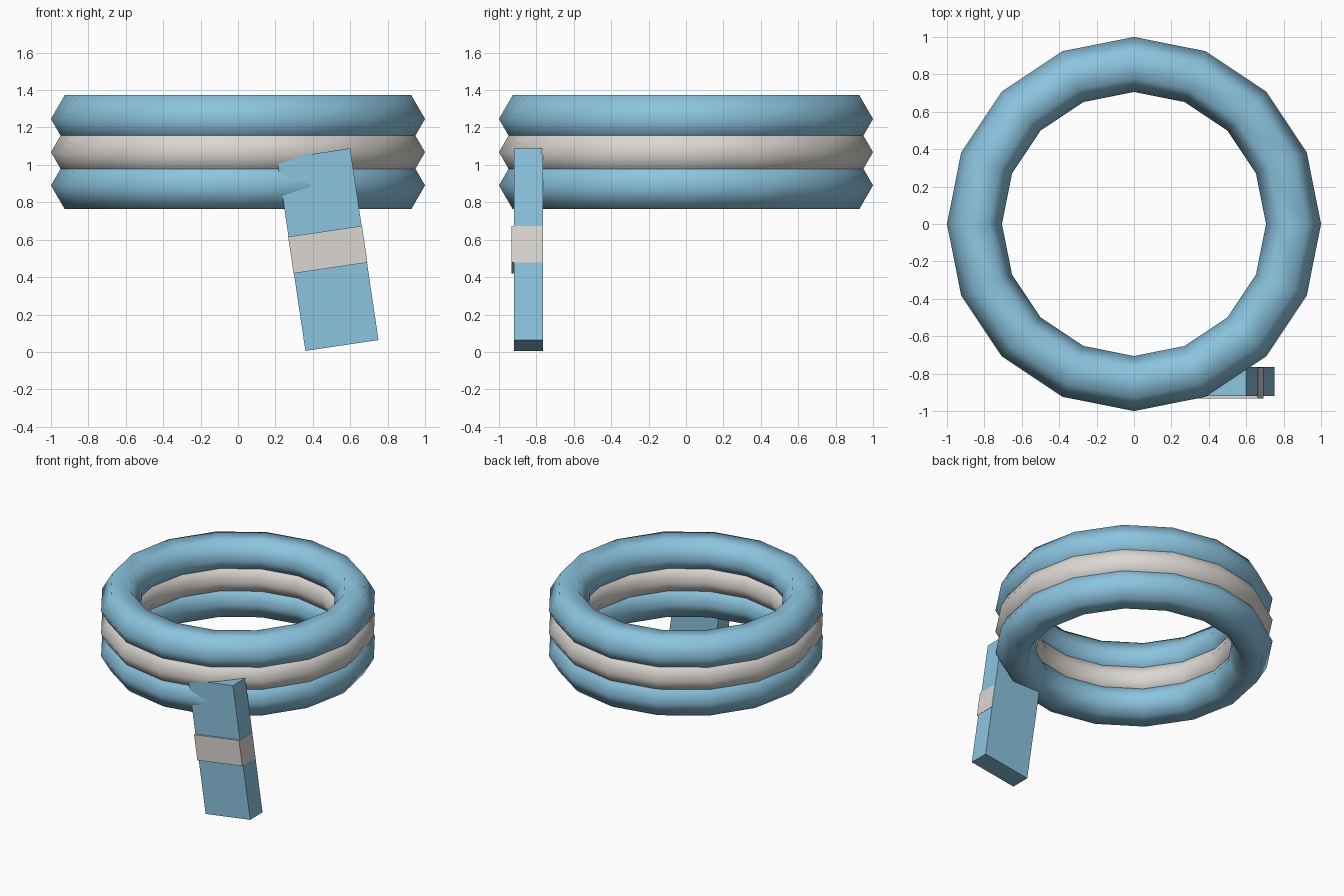
import bpy
from math import radians

cube = bpy.data.objects.get("Cube")
if cube:
    bpy.data.objects.remove(cube, do_unlink=True)


def make_material(name, rgb):
    mat = bpy.data.materials.new(name)
    mat.use_nodes = True
    color = (*rgb, 1)
    mat.diffuse_color = color
    mat.node_tree.nodes["Principled BSDF"].inputs["Base Color"].default_value = color
    return mat


blue = make_material("light blue", (0.26, 0.55, 0.74))
grey = make_material("warm light grey", (0.71, 0.68, 0.64))


def ring(name, z, mat):
    bpy.ops.mesh.primitive_torus_add(
        major_segments=16, minor_segments=6,
        major_radius=0.853, minor_radius=0.147, location=(0, 0, z))
    obj = bpy.context.object
    obj.name = name
    obj.data.materials.append(mat)
    bpy.ops.object.shade_smooth()


def tilted_box(name, y_front, y_back, width, length, mat):
    bpy.ops.mesh.primitive_cube_add(
        size=1, location=(0.48, (y_front + y_back) / 2, 0.547),
        rotation=(0, radians(-TILT), 0))
    obj = bpy.context.object
    obj.name = name
    obj.scale = (width, y_back - y_front, length)
    bpy.ops.object.transform_apply(location=False, rotation=False, scale=True)
    obj.data.materials.append(mat)


TILT = -8.4 * -1

# Stacked rings of the band
MIDDLE, SPACING = 1.068, 0.1775
ring("lower_ring", MIDDLE - SPACING, blue)
ring("middle_ring", MIDDLE, grey)
ring("upper_ring", MIDDLE + SPACING, blue)

# Hanging strap with its stripe wrapped over the front and sides
tilted_box("hanging_strap", -0.92, -0.765, 0.395, 1.036, blue)
tilted_box("strap_stripe", -0.934, -0.767, 0.399, 0.198, grey)
